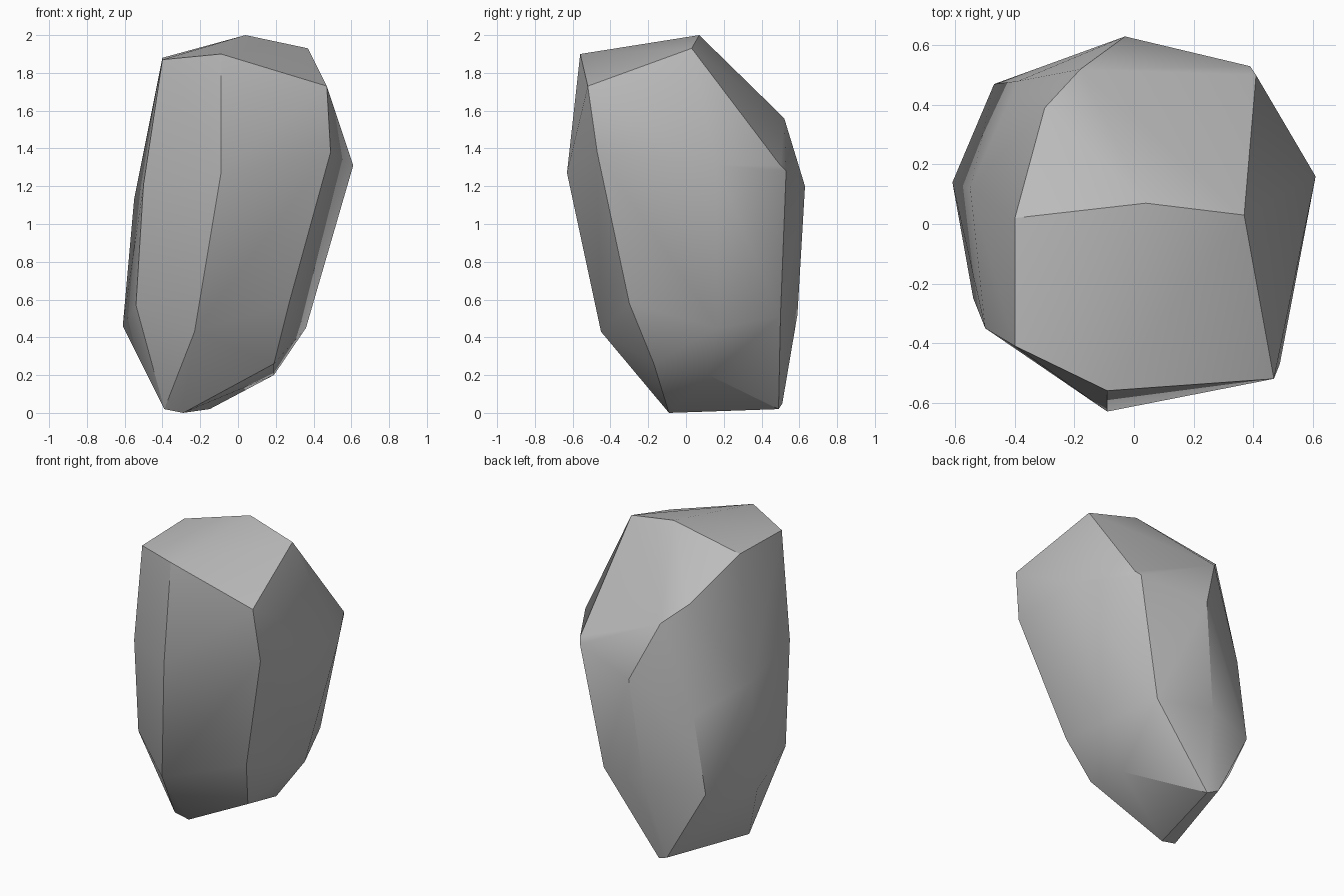
import bpy
import bmesh
import math

# Remove the default cube if present
default_cube = bpy.data.objects.get("Cube")
if default_cube:
    bpy.data.objects.remove(default_cube, do_unlink=True)


def make_material(name, colour):
    """Plain flat material, same colour in viewport and render."""
    material = bpy.data.materials.new(name)
    material.use_nodes = True
    material.diffuse_color = colour
    shader = next(node for node in material.node_tree.nodes
                  if node.type == "BSDF_PRINCIPLED")
    shader.inputs["Base Color"].default_value = colour
    shader.inputs["Roughness"].default_value = 0.9
    return material


def make_faceted_stone(name, corner_groups, material, smooth_angle):
    """Wrap a tight skin of facets around groups of corner points."""
    mesh = bpy.data.meshes.new(name)
    bm = bmesh.new()
    for group in corner_groups:
        for corner in group:
            bm.verts.new(corner)
    bmesh.ops.convex_hull(bm, input=list(bm.verts), use_existing_faces=False)

    # Drop corners that fell inside the skin
    loose = [vert for vert in bm.verts if not vert.link_faces]
    bmesh.ops.delete(bm, geom=loose, context="VERTS")
    bmesh.ops.recalc_face_normals(bm, faces=list(bm.faces))
    bm.to_mesh(mesh)
    bm.free()

    mesh.materials.append(material)
    stone = bpy.data.objects.new(name, mesh)
    bpy.context.collection.objects.link(stone)

    # Soft shading over gentle bends, crisp shading over the ridges
    bpy.ops.object.select_all(action="DESELECT")
    stone.select_set(True)
    bpy.context.view_layer.objects.active = stone
    bpy.ops.object.shade_smooth_by_angle(angle=math.radians(smooth_angle))
    return stone


# Sloping cap
crown = [
    (.04, .07, 2), (.37, .03, 1.93), (.47, -.52, 1.73),
    (-.09, -.56, 1.9), (-.4, -.41, 1.87), (-.4, .02, 1.88),
]

# Chipped back edge below the cap
back_chip = [(-.18, .52, 1.56), (-.3, .39, 1.67)]

# Widest band, where the cap facets meet the long sides
shoulder = [
    (-.03, .63, 1.2), (.41, .5, 1.31), (.39, .53, 1.28), (.61, .16, 1.31),
    (.49, -.47, 1.38), (-.09, -.63, 1.27), (-.5, -.35, 1.21),
    (-.55, .12, 1.13), (-.39, .48, 1),
]

# Lower band, where the sides turn in
waist = [
    (-.61, .14, .46), (-.54, -.25, .57), (-.23, -.45, .43), (.27, -.3, .58),
    (.36, .17, .45), (.24, .5, .51), (-.11, .59, .52), (-.47, .47, .51),
]

# Slanted base
foot = [
    (.19, -.17, .26), (.19, .12, .2), (-.29, -.09, 0),
    (-.39, -.09, .02), (-.15, .49, .02), (-.22, .51, .05),
]

stone_grey = make_material("stone_grey", (.5, .5, .5, 1))
make_faceted_stone("rock", [crown, back_chip, shoulder, waist, foot],
                   stone_grey, smooth_angle=30)
